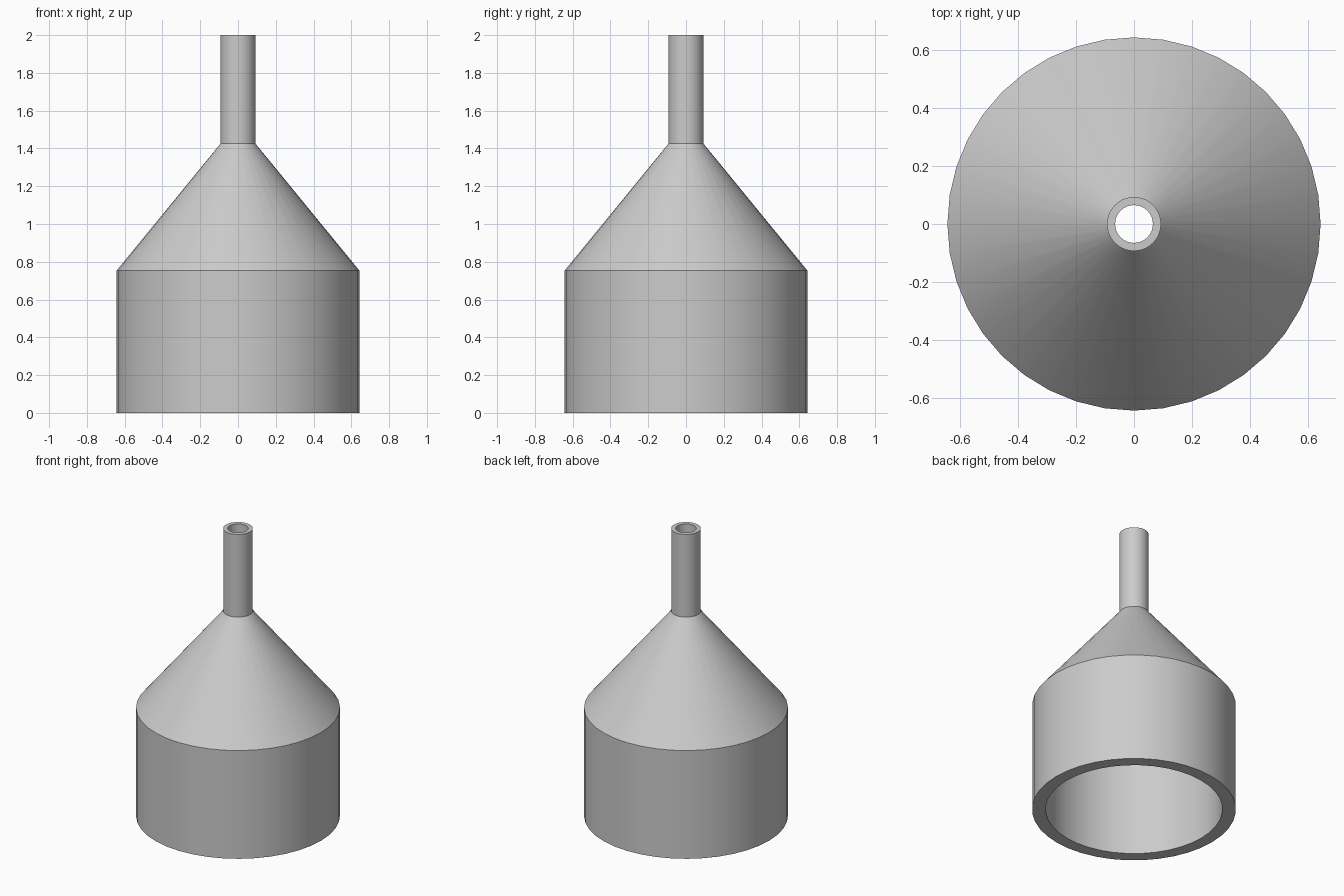
import bpy
import bmesh
from math import radians, tau
from mathutils import Matrix, Vector

cube = bpy.data.objects.get("Cube")
if cube:
    bpy.data.objects.remove(cube, do_unlink=True)

SIDES = 40
GREY = (0.6, 0.6, 0.6, 1)

mat = bpy.data.materials.new("plain grey")
mat.use_nodes = True
mat.diffuse_color = GREY
mat.node_tree.nodes["Principled BSDF"].inputs["Base Color"].default_value = GREY


def lathe(name, profile):
    """Spin a closed (radius, height) profile around the z axis."""
    bm = bmesh.new()
    rings = []
    for r, z in profile:
        rings.append([bm.verts.new(Matrix.Rotation(tau * i / SIDES, 3, "Z") @ Vector((r, 0, z)))
                      for i in range(SIDES)])
    for lower, upper in zip(rings, rings[1:] + rings[:1]):
        for i in range(SIDES):
            j = (i + 1) % SIDES
            bm.faces.new((lower[i], lower[j], upper[j], upper[i]))
    bmesh.ops.recalc_face_normals(bm, faces=bm.faces)
    mesh = bpy.data.meshes.new(name)
    bm.to_mesh(mesh)
    bm.free()
    mesh.materials.append(mat)
    obj = bpy.data.objects.new(name, mesh)
    bpy.context.collection.objects.link(obj)
    bpy.ops.object.select_all(action="DESELECT")
    obj.select_set(True)
    bpy.context.view_layer.objects.active = obj
    bpy.ops.object.shade_smooth_by_angle(angle=radians(30))
    return obj


# Hollow funnel: outer wall from rim to spout, then back down the inner wall
outer = [(0.643, 0), (0.643, 0.753), (0.093, 1.425), (0.093, 2)]
inner = [(0.065, 2), (0.065, 1.39), (0.558, 0.753), (0.558, 0)]
lathe("funnel", outer + inner)
